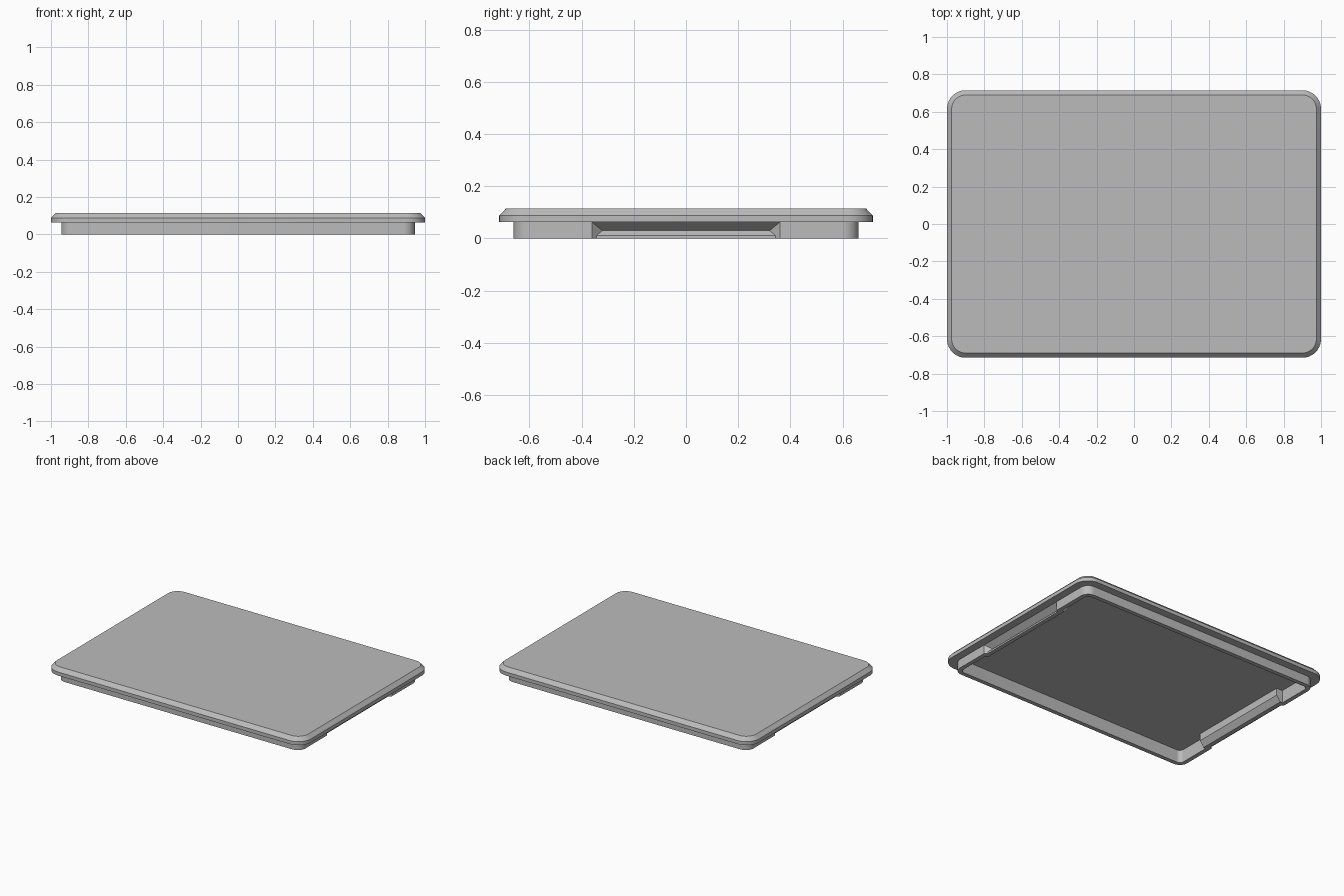
import bpy, bmesh, math

cube = bpy.data.objects.get("Cube")
if cube:
    bpy.data.objects.remove(cube, do_unlink=True)

# Single plain grey plastic
grey = bpy.data.materials.new("grey_plastic")
grey.use_nodes = True
COLOUR = (0.5, 0.5, 0.5, 1)
grey.diffuse_color = COLOUR
grey.node_tree.nodes["Principled BSDF"].inputs["Base Color"].default_value = COLOUR

NOTCH = 0.36    # half length of a grip notch
RIM_X = 0.945   # outer face of the rim
BASE = 0.063    # underside of the lid plate


def make_object(name, bm):
    bmesh.ops.recalc_face_normals(bm, faces=bm.faces)
    mesh = bpy.data.meshes.new(name)
    bm.to_mesh(mesh)
    bm.free()
    mesh.materials.append(grey)
    obj = bpy.data.objects.new(name, mesh)
    bpy.context.collection.objects.link(obj)
    return obj


def loft(name, loops):
    """Join closed loops of points into a capped solid."""
    bm = bmesh.new()
    rings = [[bm.verts.new(p) for p in loop] for loop in loops]
    n = len(rings[0])
    for a, b in zip(rings, rings[1:]):
        for i in range(n):
            j = (i + 1) % n
            bm.faces.new((a[i], a[j], b[j], b[i]))
    bm.faces.new(rings[0])
    bm.faces.new(rings[-1])
    return make_object(name, bm)


def rounded_rect(hx, hy, r, z, steps=10):
    pts = []
    for k, (sx, sy) in enumerate([(1, 1), (-1, 1), (-1, -1), (1, -1)]):
        for i in range(steps + 1):
            t = math.pi / 2 * (k + i / steps)
            pts.append((sx * (hx - r) + r * math.cos(t),
                        sy * (hy - r) + r * math.sin(t), z))
    return pts


def side_block(name, side, profile, half_length):
    """Sweep an x-z profile along y; half_length may vary with x."""
    return loft(name, [[(side * x, s * half_length(x), z) for x, z in profile]
                       for s in (-1, 1)])


# Lid: hollow ceiling, rim wall, overhanging plate and chamfered top
lid = loft("lid", [
    rounded_rect(0.915, 0.63, 0.03, 0.09),
    rounded_rect(0.915, 0.63, 0.03, 0),
    rounded_rect(RIM_X, 0.66, 0.06, 0),
    rounded_rect(RIM_X, 0.66, 0.06, BASE),
    rounded_rect(1, 0.715, 0.1, BASE),
    rounded_rect(1, 0.715, 0.1, 0.088),
    rounded_rect(0.975, 0.69, 0.075, 0.114),
])

# Inner thickening behind each grip, and the grooved grip cut from outside
backing = [(0.93, 0), (0.897, 0), (0.868, 0.04), (0.868, 0.1), (0.93, 0.1)]
groove = [(0.96, -0.02), (0.927, -0.02), (0.927, 0.012),
          (0.905, 0.03), (RIM_X, BASE), (0.96, BASE)]
helpers = []
for side, word in ((1, "left"), (-1, "right")):
    back = side_block(word + "_grip_backing", side, backing, lambda x: NOTCH + 0.02)
    cut = side_block(word + "_grip_cutter", side, groove,
                     lambda x: NOTCH - (RIM_X - x))
    helpers += [(back, "UNION"), (cut, "DIFFERENCE")]

bpy.ops.object.select_all(action="DESELECT")
bpy.context.view_layer.objects.active = lid
lid.select_set(True)
for helper, operation in helpers:
    helper.hide_render = True
    mod = lid.modifiers.new(helper.name, "BOOLEAN")
    mod.operation = operation
    mod.solver = "EXACT"
    mod.object = helper
    bpy.ops.object.modifier_apply(modifier=mod.name)
    bpy.data.objects.remove(helper, do_unlink=True)

bpy.ops.object.shade_smooth_by_angle(angle=math.radians(25))
